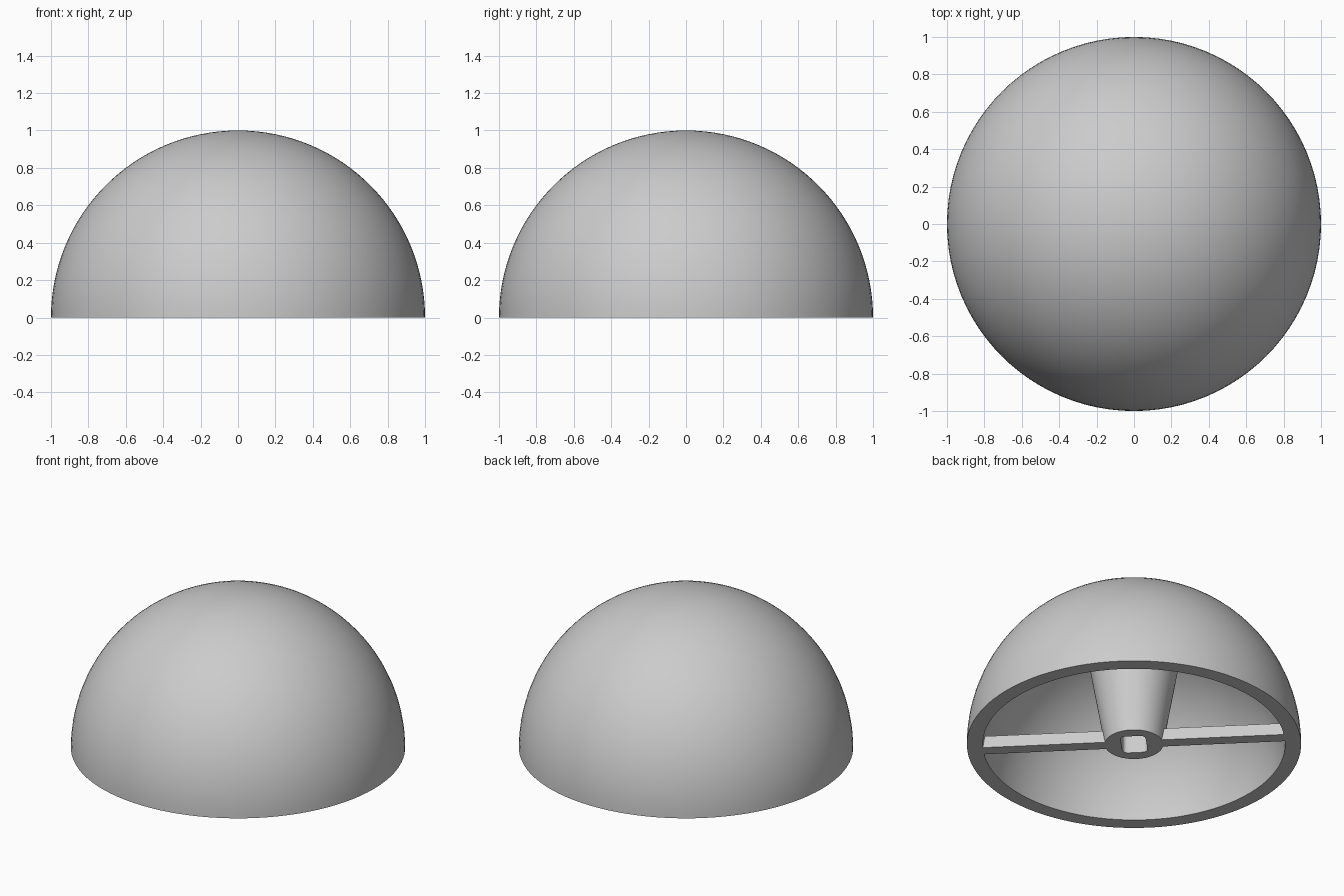
import bpy, bmesh, math
from mathutils import Matrix

cube = bpy.data.objects.get("Cube")
if cube:
    bpy.data.objects.remove(cube, do_unlink=True)

SEGS = 96
RIB_ANGLE = math.radians(135)      # direction of the ribs and of the shaft socket

grey = bpy.data.materials.new("light_grey")
grey.use_nodes = True
colour = (0.6, 0.6, 0.6, 1)
grey.diffuse_color = colour
grey.node_tree.nodes["Principled BSDF"].inputs["Base Color"].default_value = colour


def finish(name, bm):
    """Turn a bmesh into a smooth-shaded grey object."""
    bmesh.ops.recalc_face_normals(bm, faces=bm.faces)
    mesh = bpy.data.meshes.new(name)
    bm.to_mesh(mesh)
    bm.free()
    mesh.materials.append(grey)
    obj = bpy.data.objects.new(name, mesh)
    bpy.context.collection.objects.link(obj)
    bpy.ops.object.select_all(action='DESELECT')
    obj.select_set(True)
    bpy.context.view_layer.objects.active = obj
    bpy.ops.object.shade_smooth_by_angle(angle=math.radians(30))
    return obj


def ring(bm, radius_at, z):
    """Loop of vertices whose radius depends on the angle."""
    loop = []
    for i in range(SEGS):
        a = 2 * math.pi * i / SEGS
        r = radius_at(a)
        loop.append(bm.verts.new((r * math.cos(a), r * math.sin(a), z)))
    return loop


def bridge(bm, a, b):
    for i in range(SEGS):
        j = (i + 1) % SEGS
        bm.faces.new((a[i], a[j], b[j], b[i]))


def arc(rim, drop, steps=32):
    """Section of a spherical cap from its rim at z = 0 up to its pole."""
    radius, start = math.hypot(rim, drop), math.atan2(drop, rim)
    angles = (start + (math.pi / 2 - start) * i / steps for i in range(steps + 1))
    return [(radius * math.cos(t), 0, radius * math.sin(t) - drop) for t in angles]


# Half-sphere shell, hollowed by a lower-centred sphere so the crown is thicker
bm = bmesh.new()
profile = [bm.verts.new(p) for p in arc(1, 0)[::-1] + arc(0.905, 0.1)]
edges = [bm.edges.new(pair) for pair in zip(profile, profile[1:])]
bmesh.ops.spin(bm, geom=profile + edges, cent=(0, 0, 0), axis=(0, 0, 1),
               angle=2 * math.pi, steps=SEGS)
bmesh.ops.remove_doubles(bm, verts=bm.verts, dist=0.0005)
finish("dome_shell", bm)

# Tapered hub with a rounded rectangular shaft socket
HUB_RADIUS, HUB_TAPER, HUB_TOP, SOCKET_DEPTH = 0.175, 0.17, 0.82, 0.5


def socket(a):
    return ((abs(math.cos(a)) / 0.076) ** 6 + (abs(math.sin(a)) / 0.098) ** 6) ** (-1 / 6)


bm = bmesh.new()
loops = [ring(bm, lambda a: HUB_RADIUS + HUB_TAPER * HUB_TOP, HUB_TOP),
         ring(bm, lambda a: HUB_RADIUS, 0),
         ring(bm, socket, 0),
         ring(bm, socket, SOCKET_DEPTH)]
for lower, upper in zip(loops, loops[1:]):
    bridge(bm, lower, upper)
bm.faces.new(loops[0])
bm.faces.new(loops[-1])
hub = finish("shaft_hub", bm)
hub.rotation_euler.z = RIB_ANGLE

# Two slim ribs joining the hub to the shell
RIB_WIDTH, RIB_HEIGHT, START, END = 0.08, 0.078, 0.15, 0.93
for name, turn in (("rib_a", 0), ("rib_b", math.pi)):
    bm = bmesh.new()
    size = Matrix.Diagonal((END - START, RIB_WIDTH, RIB_HEIGHT, 1))
    place = Matrix.Translation(((START + END) / 2, 0, RIB_HEIGHT / 2))
    bmesh.ops.create_cube(bm, size=1, matrix=place @ size)
    rib = finish(name, bm)
    rib.rotation_euler.z = RIB_ANGLE + turn
